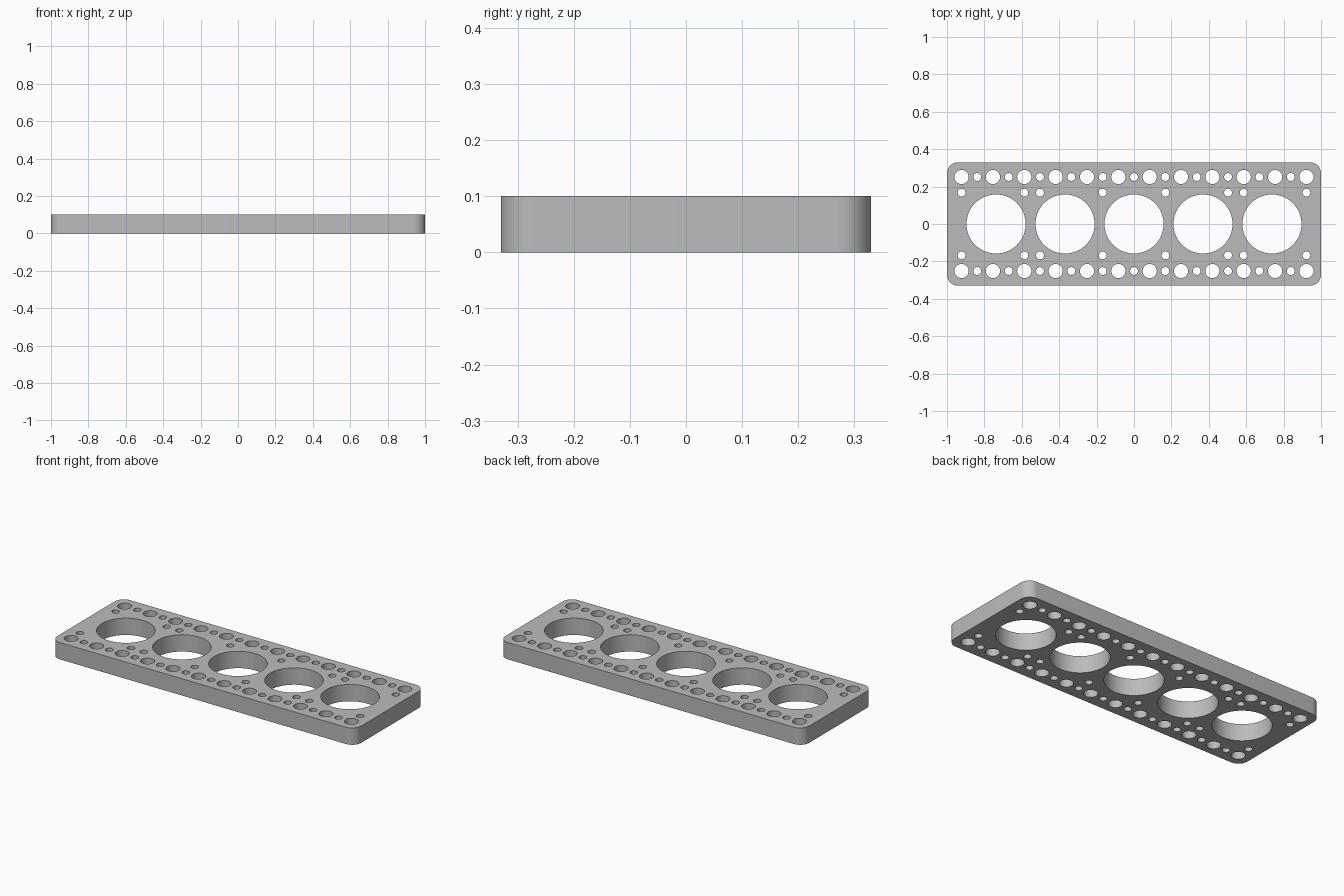
import bpy
import bmesh
from math import pi, cos, sin, radians

LENGTH, WIDTH, THICK = 2.0, 0.66, 0.1
CORNER = 0.06
PITCH = 0.0838  # hole grid unit

cube = bpy.data.objects.get("Cube")
if cube:
    bpy.data.objects.remove(cube, do_unlink=True)

grey = bpy.data.materials.new("plain grey")
grey.use_nodes = True
colour = (0.5, 0.5, 0.5, 1.0)
grey.diffuse_color = colour
grey.node_tree.nodes["Principled BSDF"].inputs["Base Color"].default_value = colour

# Flat filled profile: inner loops become through holes
profile = bpy.data.curves.new("plate_profile", "CURVE")
profile.dimensions = "2D"
profile.fill_mode = "BOTH"
profile.extrude = THICK / 2


def add_loop(points):
    spline = profile.splines.new("POLY")
    spline.points.add(len(points) - 1)
    for p, (x, y) in zip(spline.points, points):
        p.co = (x, y, 0, 1)
    spline.use_cyclic_u = True


def arc(x, y, r, start, sweep, steps):
    return [(x + r * cos(start + sweep * i / steps),
             y + r * sin(start + sweep * i / steps)) for i in range(steps + 1)]


def add_hole(x, y, r, sides):
    add_loop(arc(x, y, r, 0, 2 * pi, sides)[:-1])


# Rounded outline
cx, cy = LENGTH / 2 - CORNER, WIDTH / 2 - CORNER
outline = []
for i, (sx, sy) in enumerate([(1, 1), (-1, 1), (-1, -1), (1, -1)]):
    outline += arc(sx * cx, sy * cy, CORNER, i * pi / 2, pi / 2, 12)
add_loop(outline)

# Five large bores along the middle
for i in range(-2, 3):
    add_hole(i * 4.4 * PITCH, 0, 0.158, 64)

for side in (-1, 1):
    # Outer row of alternating bolt holes and pin holes
    for i in range(-11, 12):
        add_hole(i * PITCH, side * 3 * PITCH, 0.038 if i % 2 else 0.021, 32)
    # Inner row of pin holes
    for i in (-11, -7, -6, -2, 2, 6, 7, 11):
        add_hole(i * PITCH, side * 2 * PITCH, 0.021, 32)

# Turn the profile into a solid mesh plate
source = bpy.data.objects.new("plate_source", profile)
bpy.context.collection.objects.link(source)
bpy.context.view_layer.update()
evaluated = source.evaluated_get(bpy.context.evaluated_depsgraph_get())
mesh = bpy.data.meshes.new_from_object(evaluated)
bpy.data.objects.remove(source, do_unlink=True)
bpy.data.curves.remove(profile)

bm = bmesh.new()
bm.from_mesh(mesh)
bmesh.ops.remove_doubles(bm, verts=bm.verts, dist=0.0001)
bmesh.ops.translate(bm, verts=bm.verts, vec=(0, 0, THICK / 2))
bmesh.ops.recalc_face_normals(bm, faces=bm.faces)
bm.to_mesh(mesh)
bm.free()

mesh.name = "perforated_plate"
mesh.materials.clear()
mesh.materials.append(grey)
plate = bpy.data.objects.new("perforated_plate", mesh)
bpy.context.collection.objects.link(plate)
bpy.context.view_layer.objects.active = plate
plate.select_set(True)
bpy.ops.object.shade_smooth_by_angle(angle=radians(30))
